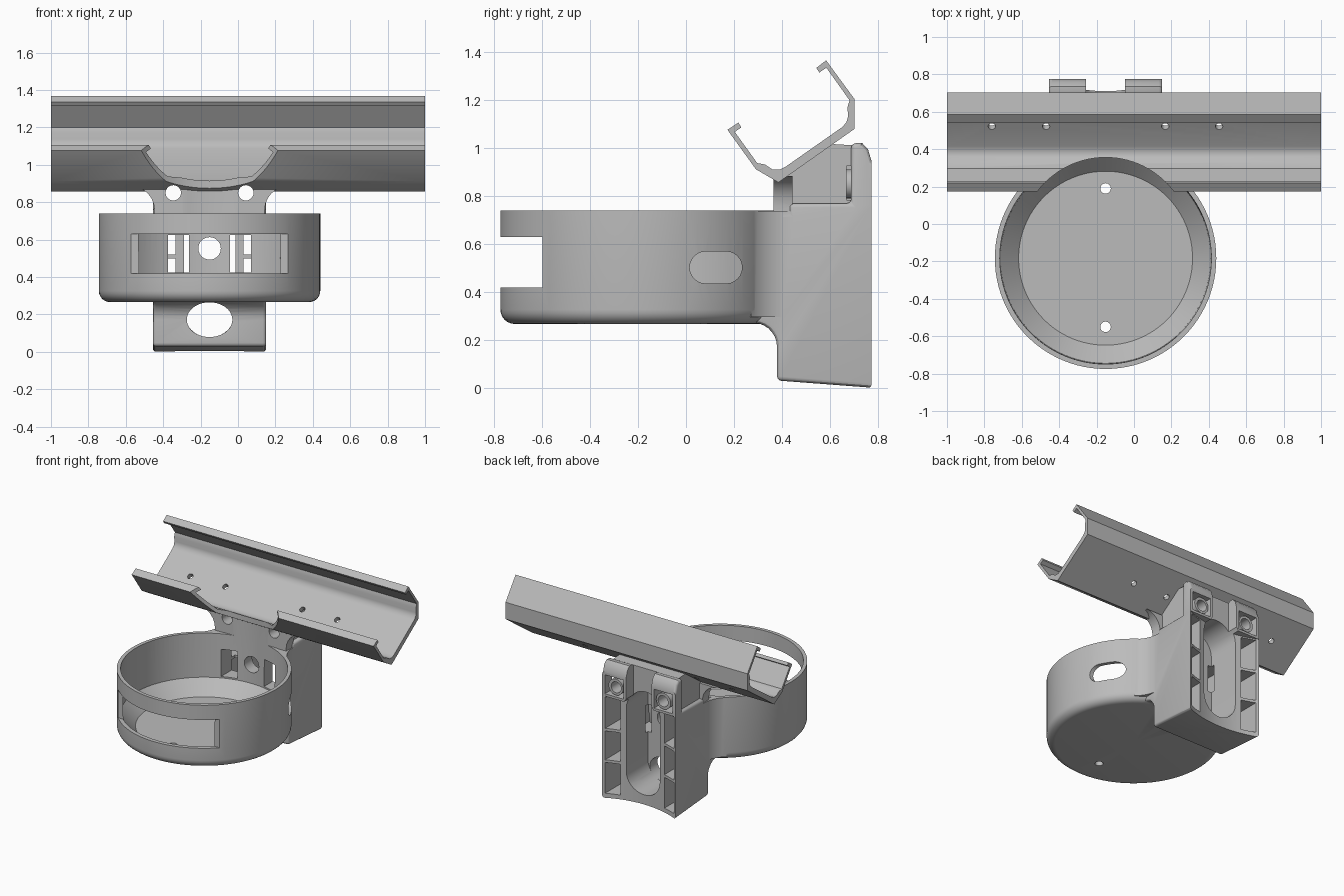
import bpy, bmesh, math
from mathutils import Matrix, Vector

if "Cube" in bpy.data.objects:
    bpy.data.objects.remove(bpy.data.objects["Cube"], do_unlink=True)

CX, CY, R = -0.152, -0.183, 0.592      # cup axis and radius

grey = bpy.data.materials.new("light grey plastic")
grey.use_nodes = True
grey.diffuse_color = (0.5, 0.5, 0.5, 1)
grey.node_tree.nodes["Principled BSDF"].inputs["Base Color"].default_value = (0.5, 0.5, 0.5, 1)


def finish(name, bm):
    bmesh.ops.recalc_face_normals(bm, faces=bm.faces)
    mesh = bpy.data.meshes.new(name)
    bm.to_mesh(mesh)
    bm.free()
    mesh.materials.append(grey)
    ob = bpy.data.objects.new(name, mesh)
    bpy.context.collection.objects.link(ob)
    return ob


def prism(name, pts, axis, lo, hi):
    """Extrude a 2D outline along an axis; x is measured from the cup axis."""
    def place(a, b, d):
        return {"x": (d, a, b), "y": (a, d, b), "z": (a, b, d)}[axis]
    bm = bmesh.new()
    face = bm.faces.new([bm.verts.new(place(a, b, lo)) for a, b in pts])
    grown = bmesh.ops.extrude_face_region(bm, geom=[face])["geom"]
    shift = Vector(place(0, 0, hi - lo))
    bmesh.ops.translate(bm, verts=[g for g in grown if isinstance(g, bmesh.types.BMVert)], vec=shift)
    bmesh.ops.translate(bm, verts=bm.verts, vec=(CX, 0, 0))
    return finish(name, bm)


def box(name, x, y, z):
    return prism(name, [(x[0], y[0]), (x[1], y[0]), (x[1], y[1]), (x[0], y[1])], "z", *z)


def arc(cx, cy, rx, ry, a0, a1, n):
    steps = [math.radians(a0 + (a1 - a0) * i / n) for i in range(n + 1)]
    return [(cx + rx * math.cos(a), cy + ry * math.sin(a)) for a in steps]


def ellipse(cx, cy, rx, ry, n=40):
    return arc(cx, cy, rx, ry, 0, 360, n)[:-1]


def lathe(name, profile):
    bm = bmesh.new()
    vs = [bm.verts.new((r, 0, z)) for r, z in profile]
    es = [bm.edges.new(p) for p in zip(vs, vs[1:])]
    bmesh.ops.spin(bm, geom=vs + es, cent=(0, 0, 0), axis=(0, 0, 1), angle=2 * math.pi, steps=96)
    bmesh.ops.remove_doubles(bm, verts=bm.verts, dist=1e-4)
    bmesh.ops.translate(bm, verts=bm.verts, vec=(CX, CY, 0))
    return finish(name, bm)


def baked(ob):
    bpy.context.view_layer.update()
    mesh = bpy.data.meshes.new_from_object(ob.evaluated_get(bpy.context.evaluated_depsgraph_get()))
    ob.modifiers.clear()
    return mesh


def boolean(target, tools, op):
    """Apply each tool; the exact solver steps in if the manifold one does nothing."""
    for t in tools:
        before = len(target.data.vertices)
        for solver in ("MANIFOLD", "EXACT"):
            m = target.modifiers.new("bool", "BOOLEAN")
            m.operation, m.solver, m.object = op, solver, t
            mesh = baked(target)
            if len(mesh.vertices) not in (0, before):
                target.data = mesh
                break
        bpy.data.objects.remove(t, do_unlink=True)


def smooth(ob):
    bpy.ops.object.select_all(action="DESELECT")
    ob.select_set(True)
    bpy.context.view_layer.objects.active = ob
    bpy.ops.object.shade_smooth_by_angle(angle=math.radians(30))


def screw_holes():
    return [prism("screw_hole", ellipse(s * 0.194, 0.85, 0.041, 0.041, 28), "y", 0.2, 0.9) for s in (-1, 1)]


# --- Cup with rounded bottom edge
cup = lathe("cup_and_bracket", [(0, 0.266)] + arc(R - 0.06, 0.326, 0.06, 0.06, -90, 0, 6) + [(R, 0.74), (0, 0.74)])

# --- Bracket body, with a fillet under the cup
body = prism("body", [(0.38, 0.03), (0.775, 0), (0.83, 0), (0.83, 0.9), (0.775, 0.945), (0.76, 0.995),
                      (0.735, 1.022), (0.69, 1.02), (0.69, 0.77), (0.43, 0.77), (0.43, 0.73), (0.2, 0.73),
                      (0.2, 0.272)] + arc(0.28, 0.171, 0.1, 0.1, 88, 0, 7), "x", -0.303, 0.303)
bev = body.modifiers.new("bevel", "BEVEL")
bev.width, bev.segments, bev.limit_method, bev.angle_limit = 0.018, 3, "ANGLE", math.radians(60)
body.data = baked(body)

# --- Plan fillets that blend the cup into the bracket
f = 0.2
fx = 0.303 + f
fy = CY + math.sqrt((R + f) ** 2 - fx ** 2)
touch = math.degrees(math.atan2(CY - fy, -fx)) + 360
half = [(x - 0.002, y) for x, y in arc(fx, fy, f, f, touch, 180, 10)]
flare = prism("flare", [(0, 0.1), (0.3, 0.1)] + half + [(0.301, 0.6), (-0.301, 0.6)]
              + [(-x, y) for x, y in reversed(half)] + [(-0.3, 0.1)], "z", 0.295, 0.738)

# --- Neck plate and gusset carrying the rail
edge = arc(0.42, 0.76, 0.125, 0.125, 180, 95, 6)
neck = prism("neck", [(0.295, 0.7)] + edge + [(-x, z) for x, z in reversed(edge)] + [(-0.295, 0.7)],
             "y", 0.365, 0.445)
gusset = prism("gusset", [(0.39, 0.7), (0.39, 0.872), (0.6, 1.018), (0.7, 1.012), (0.7, 0.7)],
               "x", -0.272, 0.272)
boolean(cup, [body, flare, neck, gusset], "UNION")

# --- Main cuts: cup interior, front slot, side slot, concave back
cuts = [
    lathe("interior", [(0, 0.31), (0.465, 0.31), (0.562, 0.412), (0.566, 0.745), (0.566, 0.9), (0, 0.9)]),
    box("front_slot", (-0.7, 0.7), (-0.9, -0.6), (0.418, 0.63)),
    prism("side_slot", arc(0.0825, 0.502, 0.067, 0.067, 90, 270, 12)
          + arc(0.1675, 0.502, 0.067, 0.067, -90, 90, 12), "x", 0.2, 0.8),
    prism("back_curve", ellipse(0, 1.453, 0.743, 0.743, 128), "z", -0.2, 0.765),
    box("prong_back", (-0.5, 0.5), (0.775, 0.95), (0.76, 1.2)),
    # Central cavity and the holes that open into it
    prism("cavity", arc(0, 0.215, 0.138, 0.138, 180, 360, 20) + arc(0, 0.7, 0.138, 0.138, 0, 180, 20),
          "y", 0.47, 0.95),
    box("prong_gap", (-0.105, 0.105), (0.69, 0.95), (0.755, 1.2)),
    prism("lower_hole", ellipse(0, 0.172, 0.122, 0.093), "y", 0.3, 0.6),
    prism("round_window", ellipse(0, 0.553, 0.06, 0.06), "y", 0.2, 0.6),
]
cuts += [prism("floor_hole", ellipse(0, y, 0.028, 0.028, 24), "z", 0.2, 0.4) for y in (0.19, -0.55)]

# --- Mirrored cuts: back cells, windows and screw pockets
for s in (-1, 1):
    def side(a, b):
        return tuple(sorted((s * a, s * b)))
    for z in ((0.035, 0.265), (0.285, 0.5), (0.52, 0.755)):
        cuts.append(box("cell", side(0.182, 0.284), (0.46, 0.95), z))
    cuts.append(box("window", side(0.11, 0.222), (0.2, 0.5), (0.423, 0.625)))
    cuts.append(box("screw_pocket", side(0.125, 0.28), (0.67, 0.95), (0.783, 0.925)))
boolean(cup, cuts + screw_holes(), "DIFFERENCE")
smooth(cup)

# --- Screw bosses inside the pockets
for s, label in ((-1, "right"), (1, "left")):
    boss = prism(label + "_screw_boss", ellipse(s * 0.197, 0.851, 0.06, 0.06, 28), "y", 0.66, 0.765)
    boolean(boss, [prism("bore", ellipse(s * 0.194, 0.85, 0.041, 0.041, 28), "y", 0.5, 0.9)], "DIFFERENCE")
    smooth(boss)

# --- Rail: a tilted open channel with hooked lips
outer = [(0.173, 1.077), (0.292, 0.912), (0.386, 0.857), (0.703, 1.08), (0.703, 1.206),
         (0.585, 1.367), (0.544, 1.335), (0.557, 1.316), (0.586, 1.336)]
inner = [(0.683, 1.2), (0.674, 1.17), (0.677, 1.135), (0.67, 1.108), (0.652, 1.088),
         (0.415, 0.922), (0.39, 0.91), (0.36, 0.912), (0.33, 0.932), (0.297, 0.938),
         (0.204, 1.068), (0.231, 1.087), (0.219, 1.107)]
rail = prism("rail", outer + inner, "x", -1 - CX, 1 - CX)
rail_cuts = [prism("cup_clearance", ellipse(0, -0.1, 0.456, 0.456, 96), "z", 0.5, 1.3)]
for x in (-0.76, -0.47, 0.167, 0.455):
    bm = bmesh.new()
    bmesh.ops.create_cone(bm, cap_ends=True, segments=20, radius1=0.02, radius2=0.02, depth=0.16,
                          matrix=Matrix.Translation((x, 0.53, 0.985)) @ Matrix.Rotation(math.radians(35), 4, "X"))
    rail_cuts.append(finish("rail_hole", bm))
boolean(rail, rail_cuts + screw_holes(), "DIFFERENCE")
smooth(rail)
